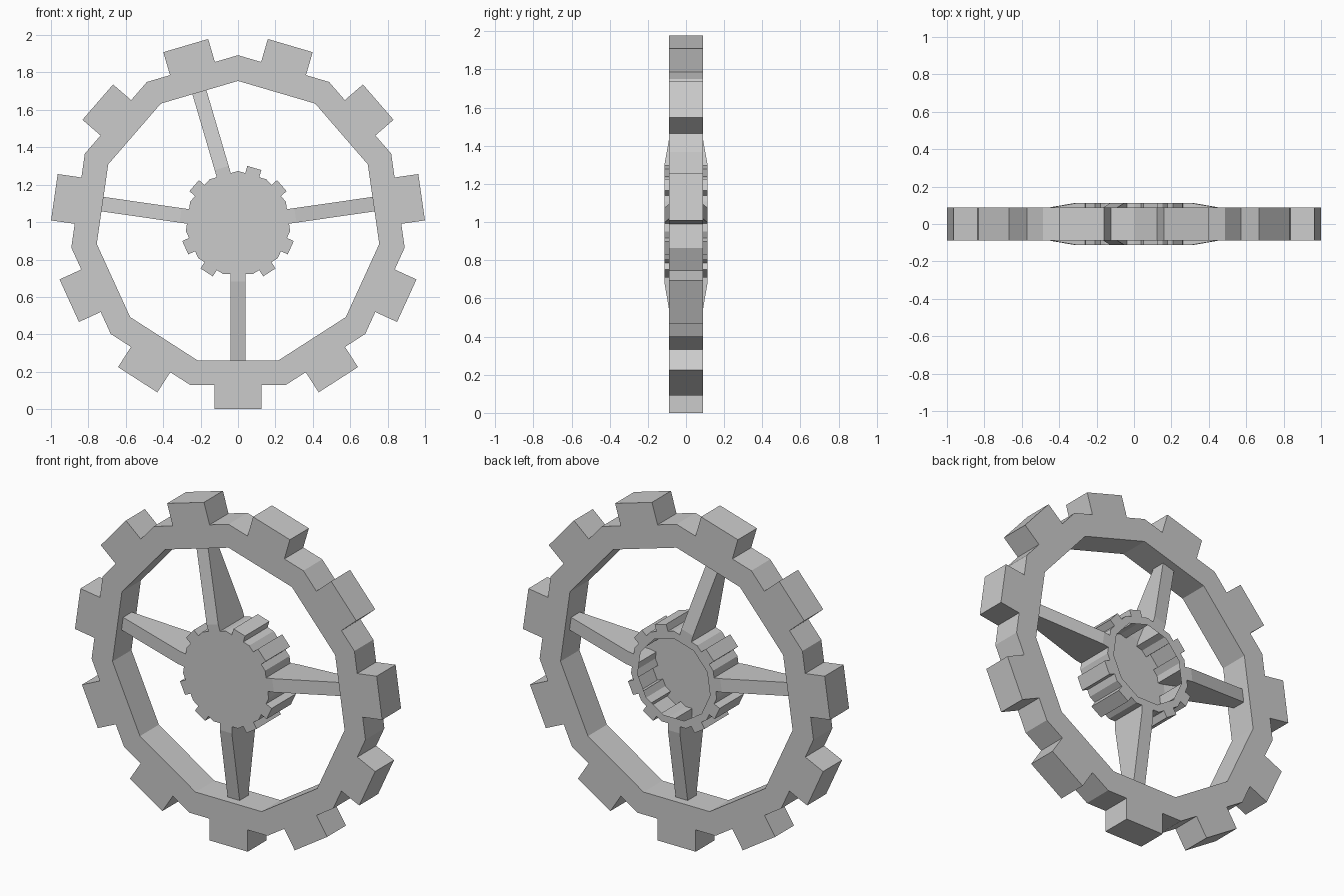
import bpy, bmesh
from math import pi, tan, cos, sin

if "Cube" in bpy.data.objects:
    bpy.data.objects.remove(bpy.data.objects["Cube"])

N = 11                 # teeth
CZ = 0.992             # wheel centre height
STEP = 2 * pi / N


def place(k, r, t, y):
    """Point at radius r along tooth k, offset t sideways, at depth y."""
    a = -pi / 2 + k * STEP
    return (r * cos(a) - t * sin(a), y, CZ + r * sin(a) + t * cos(a))


def finish(bm, name):
    me = bpy.data.meshes.new(name)
    bm.to_mesh(me)
    bm.free()
    ob = bpy.data.objects.new(name, me)
    bpy.context.collection.objects.link(ob)


def toothed_wheel(name, s, h, spokes=(), hollow=False):
    """Toothed 11-sided ring scaled by s, half depth h."""
    bm = bmesh.new()
    base, tip, w, inner = 0.864 * s, 0.992 * s, 0.125 * s, 0.732 * s
    half = tan(STEP / 2)
    sections = [(base, -base * half), (base, -w), (tip, -w),
                (tip, w), (base, w), (base, base * half)]
    inner_front = []
    for k in range(N):
        # outer wall with one tooth
        front = [bm.verts.new(place(k, r, t, -h)) for r, t in sections]
        back = [bm.verts.new(place(k, r, t, h)) for r, t in sections]
        for i in range(5):
            if not (i == 2 and k in spokes):
                bm.faces.new((front[i], front[i + 1], back[i + 1], back[i]))
        # front and back ring faces
        ends = {}
        for y, rim in ((-h, front), (h, back)):
            a = bm.verts.new(place(k, inner, -inner * half, y))
            b = bm.verts.new(place(k, inner, inner * half, y))
            ends[y] = (a, b)
            bm.faces.new([a] + rim + [b])
        if hollow:
            inner_front.append(ends[-h][0])
        else:
            (a, b), (c, d) = ends[-h], ends[h]
            bm.faces.new((a, b, d, c))
        # tapered spoke growing out of the tooth
        if k in spokes:
            root = [front[2], front[3], back[3], back[2]]
            end = [bm.verts.new(place(k, 0.735, t, y))
                   for t, y in ((-w, -0.04), (w, -0.04), (w, 0.04), (-w, 0.04))]
            for i in range(4):
                j = (i + 1) % 4
                bm.faces.new((root[i], root[j], end[j], end[i]))
            bm.faces.new(end)
    # closed front of the hollow hub
    if hollow:
        bm.faces.new(inner_front)
    bmesh.ops.remove_doubles(bm, verts=bm.verts, dist=1e-4)
    bmesh.ops.recalc_face_normals(bm, faces=bm.faces)
    finish(bm, name)


toothed_wheel("outer_gear_ring", 1.0, 0.088)
toothed_wheel("hub_with_spokes", 0.3125, 0.113, spokes=(0, 3, 6, 8), hollow=True)
